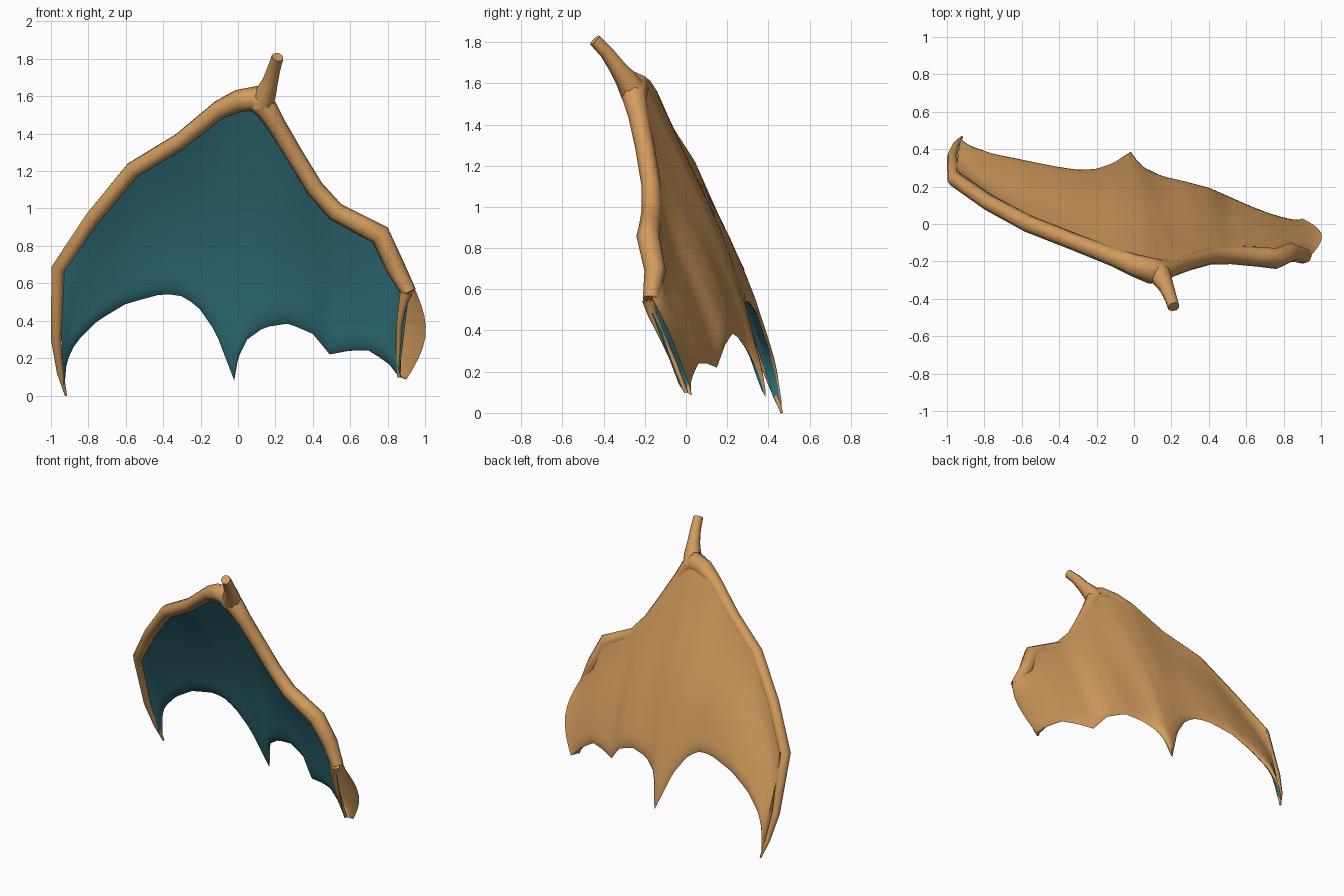
import bpy, bmesh, math
from mathutils import Vector

if "Cube" in bpy.data.objects:
    bpy.data.objects.remove(bpy.data.objects["Cube"])


def material(name, rgb):
    m = bpy.data.materials.new(name)
    m.diffuse_color = (*rgb, 1)
    m.use_nodes = True
    m.node_tree.nodes["Principled BSDF"].inputs["Base Color"].default_value = m.diffuse_color
    return m


TAN = material("tan hide", (0.65, 0.33, 0.11))
TEAL = material("teal membrane", (0.033, 0.18, 0.215))


def resample(pts, n):
    """n + 1 points spaced evenly along a polyline."""
    pts = [Vector(p[:3]) for p in pts]
    lens = [(b - a).length for a, b in zip(pts, pts[1:])]
    out = []
    for i in range(n + 1):
        d = sum(lens) * i / n
        for k, l in enumerate(lens):
            if d <= l or k == len(lens) - 1:
                out.append(pts[k].lerp(pts[k + 1], min(d / l, 1)))
                break
            d -= l
    return out


def smooth(ob, angle):
    bpy.ops.object.select_all(action='DESELECT')
    ob.select_set(True)
    bpy.context.view_layer.objects.active = ob
    bpy.ops.object.shade_smooth_by_angle(angle=math.radians(angle))


def tube(name, pts):
    """Tapered limb through (x, y, z, radius) points."""
    cu = bpy.data.curves.new(name, 'CURVE')
    cu.dimensions = '3D'
    cu.bevel_depth, cu.bevel_resolution, cu.use_fill_caps = 1, 2, True
    sp = cu.splines.new('POLY')
    sp.points.add(len(pts) - 1)
    for p, (x, y, z, r) in zip(sp.points, pts):
        p.co, p.radius = (x, y, z, 1), r
    cu.materials.append(TAN)
    ob = bpy.data.objects.new(name, cu)
    bpy.context.collection.objects.link(ob)
    bpy.ops.object.select_all(action='DESELECT')
    ob.select_set(True)
    bpy.context.view_layer.objects.active = ob
    bpy.ops.object.convert(target='MESH')
    smooth(bpy.context.object, 50)


# Leading edge in three spans: outer wing, wrist to elbow, elbow to shoulder
outer = [(-.96, .24, .68, .04), (-.78, .115, .945, .042), (-.565, .0, 1.205, .045),
         (-.31, -.1, 1.36, .045), (-.1, -.18, 1.53, .05), (0, -.22, 1.575, .06),
         (.09, -.25, 1.59, .07)]
inner = [(.09, -.25, 1.59, .07), (.155, -.25, 1.53, .06), (.21, -.23, 1.44, .05),
         (.3, -.2, 1.29, .047), (.41, -.17, 1.11, .047), (.52, -.165, .985, .05)]
shoulder = [(.52, -.165, .985, .05), (.66, -.175, .91, .053), (.76, -.185, .86, .056),
            (.84, -.15, .69, .052), (.915, -.17, .55, .04)]
finger = [(-.92, .465, .0, .006), (-.95, .425, .12, .018), (-.972, .36, .3, .028)]

tube("wing_arm", finger + outer + inner[1:] + shoulder[1:])
tube("thumb_claw", [(.12, -.25, 1.55, .068), (.15, -.29, 1.62, .056), (.173, -.335, 1.68, .042),
                    (.193, -.385, 1.75, .035), (.212, -.443, 1.81, .032)])
tube("shoulder_rim", [(.9, -.18, .55, .034), (.88, -.165, .48, .022), (.862, -.12, .38, .016),
                      (.858, -.06, .25, .013), (.86, 0, .1, .01)])

# Scalloped trailing edge, one span under each leading-edge span
scallop_a = [(-.93, .46, .02), (-.92, .44, .17), (-.87, .41, .28), (-.75, .37, .4),
             (-.6, .34, .49), (-.4, .3, .545), (-.29, .285, .53), (-.21, .29, .47),
             (-.12, .32, .34), (-.02, .385, .08)]
scallop_b = [(-.02, .385, .08), (0, .35, .2), (.05, .3, .3), (.14, .255, .365),
             (.27, .225, .385), (.4, .19, .33), (.49, .15, .22)]
scallop_c = [(.49, .15, .22), (.6, .1, .24), (.7, .06, .24), (.79, .02, .19), (.86, 0, .1)]

# Each column: top point, bottom point, backward bow (peaks at the middle finger)
columns = []
for top, low, n, b0, b1 in ((outer, scallop_a, 24, .005, .075),
                            (inner, scallop_b, 16, .075, .025),
                            (shoulder, scallop_c, 12, .025, 0)):
    span = []
    for i, (t, b) in enumerate(zip(resample(top, n), resample(low, n))):
        u = i / n
        k = u ** 1.6 if b1 > b0 else 1 - (1 - u) ** 1.6
        span.append((t, b, b0 + (b1 - b0) * k))
    columns += span[1:] if columns else span

# Membrane: teal front skin and tan back skin, meeting at the trailing edge
ROWS = [0, .04, .1, .18, .28, .4, .52, .64, .76, .85, .91, .95, .98, 1]
HALF = .02
NORMAL = Vector((.27, .9, .34))          # general direction of the wing's back
bm = bmesh.new()
loops = []
for i, (t, b, bow) in enumerate(columns):
    flare = max(0, 1 - (len(columns) - 1 - i) / 6)
    fade = min(1, i / 4)
    front, back = [], []
    for v in ROWS:
        arch = math.sin(math.pi * v)
        edge = min(1, (1 - v) / .09) ** .5
        p = t.lerp(b, v) + Vector((0, bow * arch, 0))
        front.append(p - Vector((0, HALF * edge, 0)))
        # back skin lies flush over the arm, then thins out
        wrap = max(0, 1 - v / .3) ** 1.5 * .028
        q = p + NORMAL * (HALF * edge + wrap)
        # near the shoulder it flares out to the open socket
        r = Vector((.95, -.165, .56)).lerp(Vector((.9, .03, .085)), v)
        r += Vector((.078, .012, 0)) * arch
        back.append(q.lerp(r, flare ** 1.3))
    loops.append([bm.verts.new(p) for p in front + back[::-1]])
n = len(ROWS)
for a, c in zip(loops, loops[1:]):
    for k in range(2 * n - 1):
        f = bm.faces.new((a[k], a[k + 1], c[k + 1], c[k]))
        f.material_index = 0 if k < n - 1 else 1
# Close the strip along the outer finger
first = loops[0]
for k in range(n - 1):
    f = bm.faces.new((first[k + 1], first[k], first[2 * n - 1 - k], first[2 * n - 2 - k]))
    f.material_index = 1
bmesh.ops.remove_doubles(bm, verts=bm.verts, dist=1e-4)
bmesh.ops.recalc_face_normals(bm, faces=bm.faces)
# Make sure the front skin faces -y
if sum(f.normal.y * f.calc_area() for f in bm.faces if f.material_index == 0) > 0:
    bmesh.ops.reverse_faces(bm, faces=bm.faces)
me = bpy.data.meshes.new("wing_membrane")
bm.to_mesh(me)
bm.free()
me.materials.append(TEAL)
me.materials.append(TAN)
wing = bpy.data.objects.new("wing_membrane", me)
bpy.context.collection.objects.link(wing)
smooth(wing, 60)
